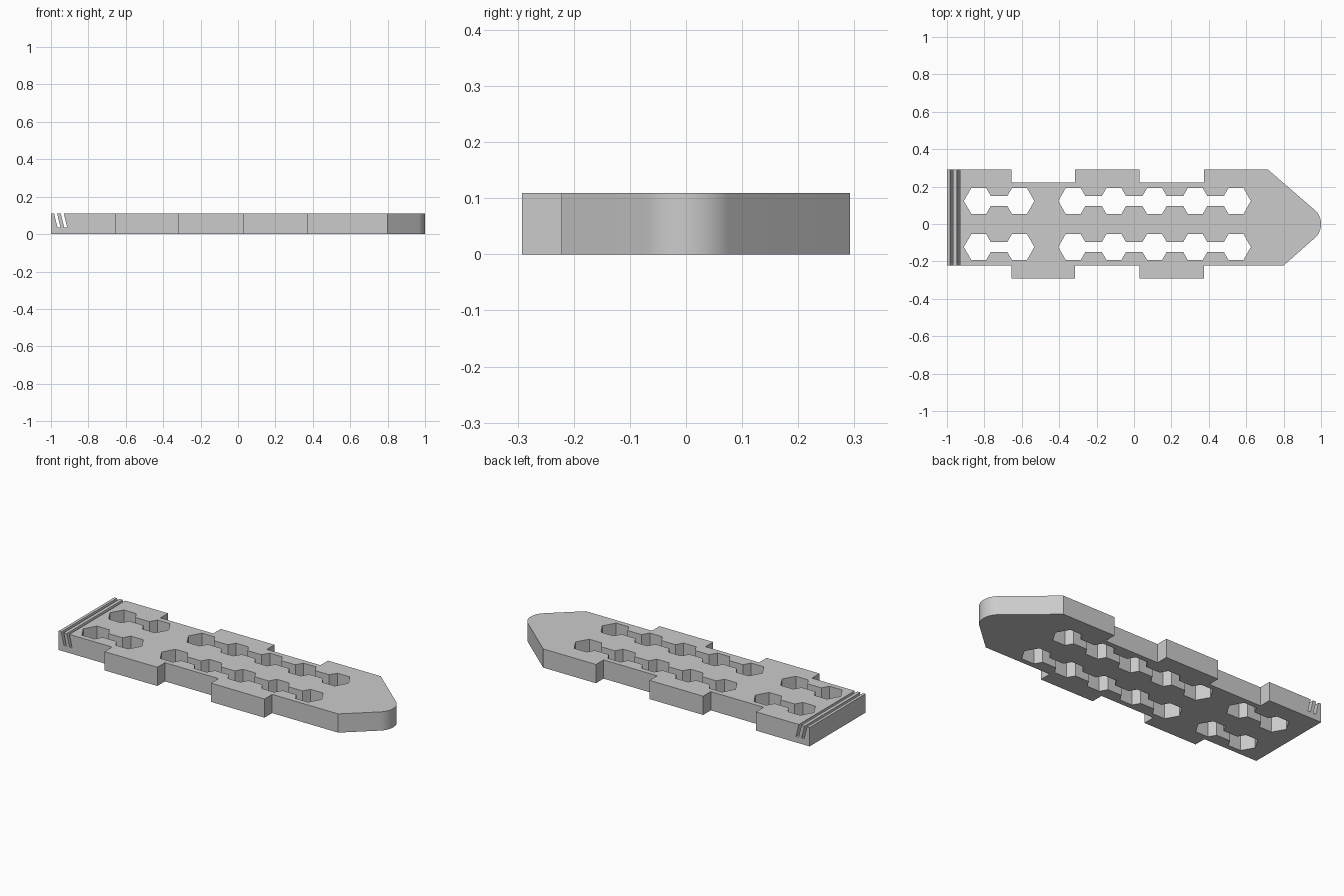
import bpy, bmesh, math
from mathutils import Vector

cube = bpy.data.objects.get("Cube")
if cube:
    bpy.data.objects.remove(cube, do_unlink=True)

THICK = 0.109
INNER, OUTER = 0.222, 0.292      # half widths between and at the side tabs
STEPS = [-0.655, -0.315, 0.03, 0.375]

grey = bpy.data.materials.new("plain grey")
grey.use_nodes = True
color = (0.6, 0.6, 0.6, 1)
grey.diffuse_color = color
grey.node_tree.nodes["Principled BSDF"].inputs["Base Color"].default_value = color


def prisms(name, profiles, offset):
    """Extrude closed 3D profiles by an offset into one mesh object."""
    bm = bmesh.new()
    for pts in profiles:
        face = bm.faces.new([bm.verts.new(p) for p in pts])
        ext = bmesh.ops.extrude_face_region(bm, geom=[face], use_keep_orig=True)
        verts = [v for v in ext["geom"] if isinstance(v, bmesh.types.BMVert)]
        bmesh.ops.translate(bm, verts=verts, vec=Vector(offset))
    bmesh.ops.recalc_face_normals(bm, faces=bm.faces)
    mesh = bpy.data.meshes.new(name)
    bm.to_mesh(mesh)
    bm.free()
    mesh.materials.append(grey)
    obj = bpy.data.objects.new(name, mesh)
    bpy.context.collection.objects.link(obj)
    return obj


def side(y_first, y_second):
    """Stepped edge from the square end towards the nose."""
    pts, y, other = [(-1, y_first)], y_first, y_second
    for x in STEPS:
        pts += [(x, y), (x, other)]
        y, other = other, y
    return pts


# Plate outline: stepped sides and a rounded pointed nose
r, half = 0.1, math.radians(49.5)
nose = [(1 - r + r * math.cos(a), r * math.sin(a))
        for a in (half * i / 8 for i in range(-8, 9))]
outline = (side(-INNER, -OUTER) + [(0.8, -INNER)] + nose
           + [(0.715, OUTER)] + side(OUTER, INNER)[::-1])
plate = prisms("plate", [[(x, y, 0) for x, y in outline]], (0, 0, THICK))


# Hexagon holes joined by narrow channels
def chain(x0, count, y0, pitch=0.2175, rad=0.08, bar=0.028):
    h = rad * math.sqrt(3) / 2
    neck = rad - bar / math.sqrt(3)
    upper = [(x0 - rad, 0)]
    for i in range(count):
        c = x0 + i * pitch
        if i:
            upper.append((c - neck, bar))
        upper += [(c - rad / 2, h), (c + rad / 2, h)]
        if i < count - 1:
            upper.append((c + neck, bar))
    upper.append((c + rad, 0))
    loop = upper + [(x, -y) for x, y in upper[-2:0:-1]]
    return [(x, y0 + y, -0.1) for x, y in loop]


holes = prisms("hole_cutter",
               [chain(x, n, y) for x, n in ((-0.83, 2), (-0.325, 5))
                for y in (-0.123, 0.123)], (0, 0, 0.4))

# Two slanted grooves across the square end
lean = 0.018 / 0.074
low, high = 0.035, 0.15


def groove(x, w=0.016):
    dx = lean * (high - THICK)
    foot = x + lean * (THICK - low)
    return [(x - dx, -0.5, high), (x + w - dx, -0.5, high),
            (foot + w, -0.5, low), (foot, -0.5, low)]


grooves = prisms("groove_cutter", [groove(-0.983), groove(-0.947)], (0, 1, 0))

# Cut the plate and drop the cutters
bpy.ops.object.select_all(action="DESELECT")
plate.select_set(True)
bpy.context.view_layer.objects.active = plate
for cutter in (holes, grooves):
    cutter.hide_render = True
    mod = plate.modifiers.new(cutter.name, "BOOLEAN")
    mod.operation = "DIFFERENCE"
    mod.solver = "EXACT"
    mod.object = cutter
    bpy.ops.object.modifier_apply(modifier=mod.name)
    bpy.data.objects.remove(cutter, do_unlink=True)

bpy.ops.object.shade_smooth_by_angle(angle=math.radians(30))
